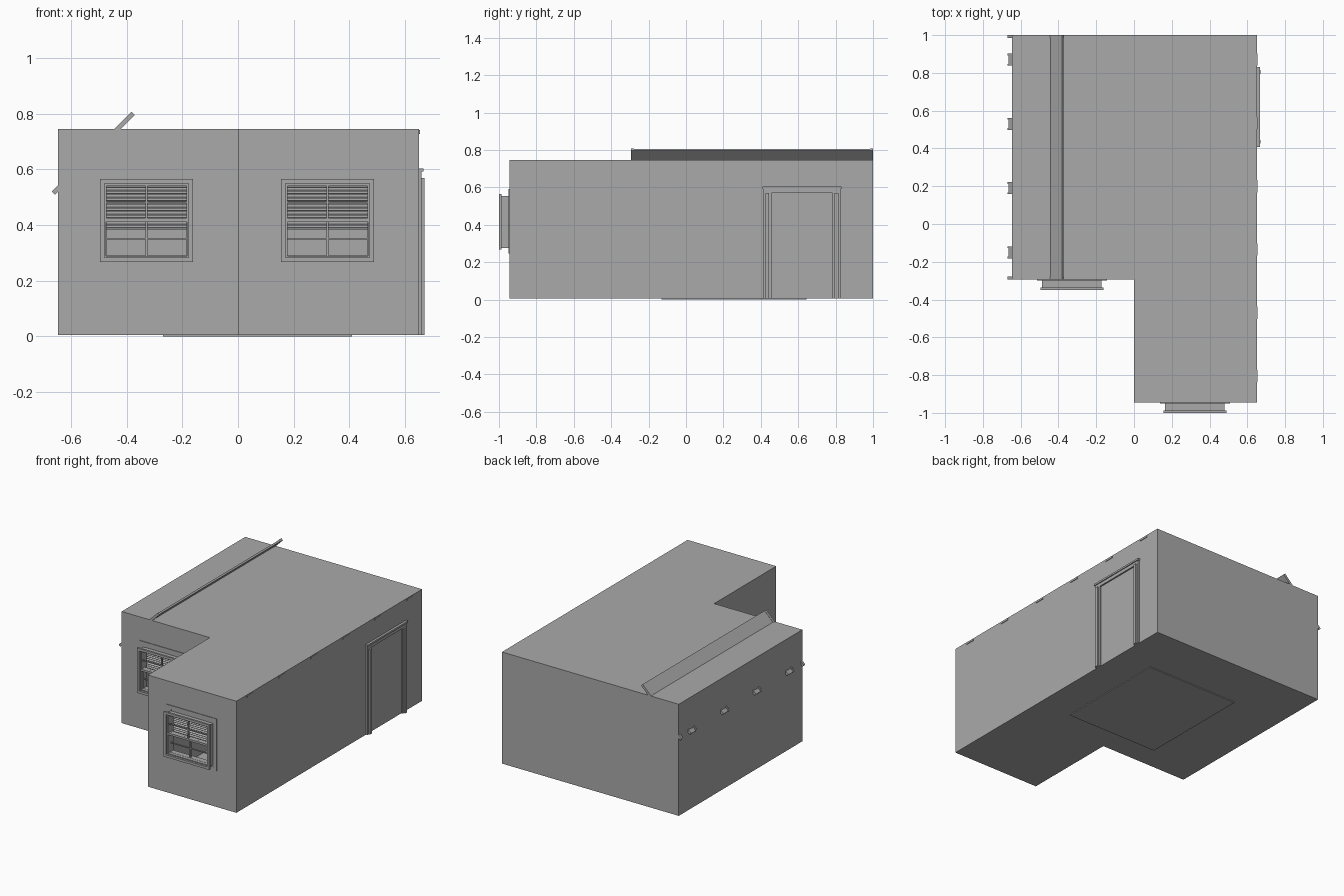
import bpy, bmesh, math
from mathutils import Matrix, Vector

cube = bpy.data.objects.get("Cube")
if cube:
    bpy.data.objects.remove(cube, do_unlink=True)

gray = bpy.data.materials.new("plain_gray")
gray.use_nodes = True
tone = (0.4, 0.4, 0.4, 1)
gray.diffuse_color = tone
gray.node_tree.nodes["Principled BSDF"].inputs["Base Color"].default_value = tone


def finish(name, bm):
    bmesh.ops.recalc_face_normals(bm, faces=bm.faces)
    mesh = bpy.data.meshes.new(name)
    bm.to_mesh(mesh)
    bm.free()
    mesh.materials.append(gray)
    obj = bpy.data.objects.new(name, mesh)
    bpy.context.collection.objects.link(obj)
    return obj


def add_box(bm, x, y, z, tilt=None):
    """Box from three (low, high) ranges, optionally transformed by a matrix."""
    center = Vector([(a + b) / 2 for a, b in (x, y, z)])
    size = [b - a for a, b in (x, y, z)]
    m = Matrix.Translation(center) @ Matrix.Diagonal((*size, 1))
    bmesh.ops.create_cube(bm, size=1, matrix=tilt @ m if tilt else m)


def boxes(name, parts, tilt=None):
    bm = bmesh.new()
    for part in parts:
        add_box(bm, *part, tilt)
    return finish(name, bm)


def ring(x, z, border, y):
    """Four boxes making a rectangular frame."""
    (x0, x1), (z0, z1) = x, z
    return [((x0, x0 + border), y, z), ((x1 - border, x1), y, z),
            ((x0 + border, x1 - border), y, (z0, z0 + border)),
            ((x0 + border, x1 - border), y, (z1 - border, z1))]


LEFT, RIGHT, BACK = -0.647, 0.65, 1.0
MAIN_Y, WING_Y = -0.295, -0.945
FLOOR, TOP = 0.005, 0.745
WINDOWS = [("main", -0.329, MAIN_Y), ("wing", 0.322, WING_Y)]

# L-shaped hollow room
bm = bmesh.new()
outline = [(LEFT, MAIN_Y), (0, MAIN_Y), (0, WING_Y),
           (RIGHT, WING_Y), (RIGHT, BACK), (LEFT, BACK)]
base = bm.faces.new([bm.verts.new((x, y, FLOOR)) for x, y in outline])
extruded = bmesh.ops.extrude_face_region(bm, geom=[base], use_keep_orig=True)
bmesh.ops.translate(bm, vec=(0, 0, TOP - FLOOR),
                    verts=[g for g in extruded["geom"] if isinstance(g, bmesh.types.BMVert)])
room = finish("room_shell", bm)
shell = room.modifiers.new("wall_thickness", "SOLIDIFY")
shell.thickness = 0.012
shell.offset = -1
shell.use_even_offset = True

# Window openings
cutter = boxes("window_cutter", [((cx - 0.15, cx + 0.15), (wy - 0.05, wy + 0.05), (0.28, 0.55))
                                 for _, cx, wy in WINDOWS])
cutter.hide_render = True
cut = room.modifiers.new("openings", "BOOLEAN")
cut.operation = "DIFFERENCE"
cut.solver = "EXACT"
cut.object = cutter
bpy.context.view_layer.objects.active = room
for modifier in ("wall_thickness", "openings"):
    bpy.ops.object.modifier_apply(modifier=modifier)
bpy.data.objects.remove(cutter, do_unlink=True)

# Rug under the floor line
boxes("rug", [((-0.27, 0.41), (-0.13, 0.645), (0, 0.008))])


def window(label, cx, wy):
    def span(half):
        return (cx - half, cx + half)

    def depth(a, b):
        return (wy - a, wy - b)

    # Flat casing on the wall
    boxes(label + "_window_casing", [
        (span(0.185), depth(0.004, -0.002), (0.565, 0.59)),
        (span(0.185), depth(0.004, -0.002), (0.245, 0.267)),
        ((cx - 0.185, cx - 0.15), depth(0.003, -0.002), (0.267, 0.565)),
        ((cx + 0.15, cx + 0.185), depth(0.003, -0.002), (0.267, 0.565))])
    # Projecting box and its outer lip
    boxes(label + "_window_frame",
          ring(span(0.157), (0.277, 0.553), 0.012, depth(0.042, -0.015))
          + ring(span(0.167), (0.267, 0.565), 0.016, depth(0.055, 0.042)))
    # Upper and lower sashes with crossed bars
    for part, z, y in (("upper", (0.412, 0.553), (0.042, 0.024)),
                       ("lower", (0.277, 0.424), (0.022, 0.004))):
        low, high = z
        middle = (low + high) / 2
        bars = ring(span(0.157), z, 0.013, depth(*y))
        bars.append((span(0.004), depth(y[0] - 0.004, y[1] + 0.004), z))
        bars.append((span(0.15), depth(y[0] - 0.005, y[1] + 0.005),
                     (middle - 0.003, middle + 0.003)))
        boxes(label + "_window_" + part + "_sash", bars)
    # Slatted blind hanging to the middle of the window
    bm = bmesh.new()
    for i in range(13):
        tilt = (Matrix.Translation((cx, wy + 0.02, 0.395 + i * 0.0122))
                @ Matrix.Rotation(math.radians(35), 4, "X"))
        add_box(bm, (-0.147, 0.147), (-0.008, 0.008), (-0.001, 0.001), tilt)
    add_box(bm, span(0.147), (wy + 0.014, wy + 0.026), (0.385, 0.392))
    finish(label + "_window_blind", bm)


for entry in WINDOWS:
    window(*entry)

# Sloping channel rafters that poke through the left wall
slope = (Matrix.Translation((-0.52, 0, 0.658))
         @ Matrix.Rotation(math.radians(-45), 4, "Y"))
HALF, THICK = 0.203, 0.008
stations = [0.87 - 0.34 * i for i in range(4)]
for i, y in enumerate(stations):
    boxes(f"sloping_rafter_{i + 1}", [
        ((-HALF, 0.1), (y - 0.024, y + 0.024), (-0.003, 0.003)),
        ((-HALF, 0.1), (y - 0.032, y - 0.022), (-THICK, THICK)),
        ((-HALF, 0.1), (y + 0.022, y + 0.032), (-THICK, THICK))], slope)
boxes("end_rafters", [((-HALF, HALF), (MAIN_Y, MAIN_Y + 0.016), (-THICK, THICK)),
                      ((-HALF, HALF), (BACK - 0.016, BACK), (-THICK, THICK))], slope)

# Sloping panel rising out of the roof
boxes("sloping_panel", [((0.08, HALF), (MAIN_Y + 0.016, BACK - 0.016),
                         (-THICK + 0.002, THICK - 0.002))], slope)

# Ceiling beams whose ends show on the left-hand wall
boxes("ceiling_beams", [((0.1, RIGHT + 0.004), (y - 0.032, y + 0.032), (0.728, 0.741))
                        for y in [0.87 - 0.335 * i for i in range(6)]])

# Door surround: stepped posts and a header
surround = []
for y in (0.435, 0.805):
    surround.append(((RIGHT - 0.005, RIGHT + 0.01), (y - 0.022, y + 0.022), (FLOOR, 0.575)))
    surround.append(((RIGHT - 0.005, RIGHT + 0.02), (y - 0.01, y + 0.01), (FLOOR, 0.57)))
surround.append(((RIGHT - 0.005, RIGHT + 0.01), (0.413, 0.827), (0.57, 0.592)))
surround.append(((RIGHT - 0.005, RIGHT + 0.016), (0.408, 0.832), (0.592, 0.604)))
boxes("door_surround", surround)
